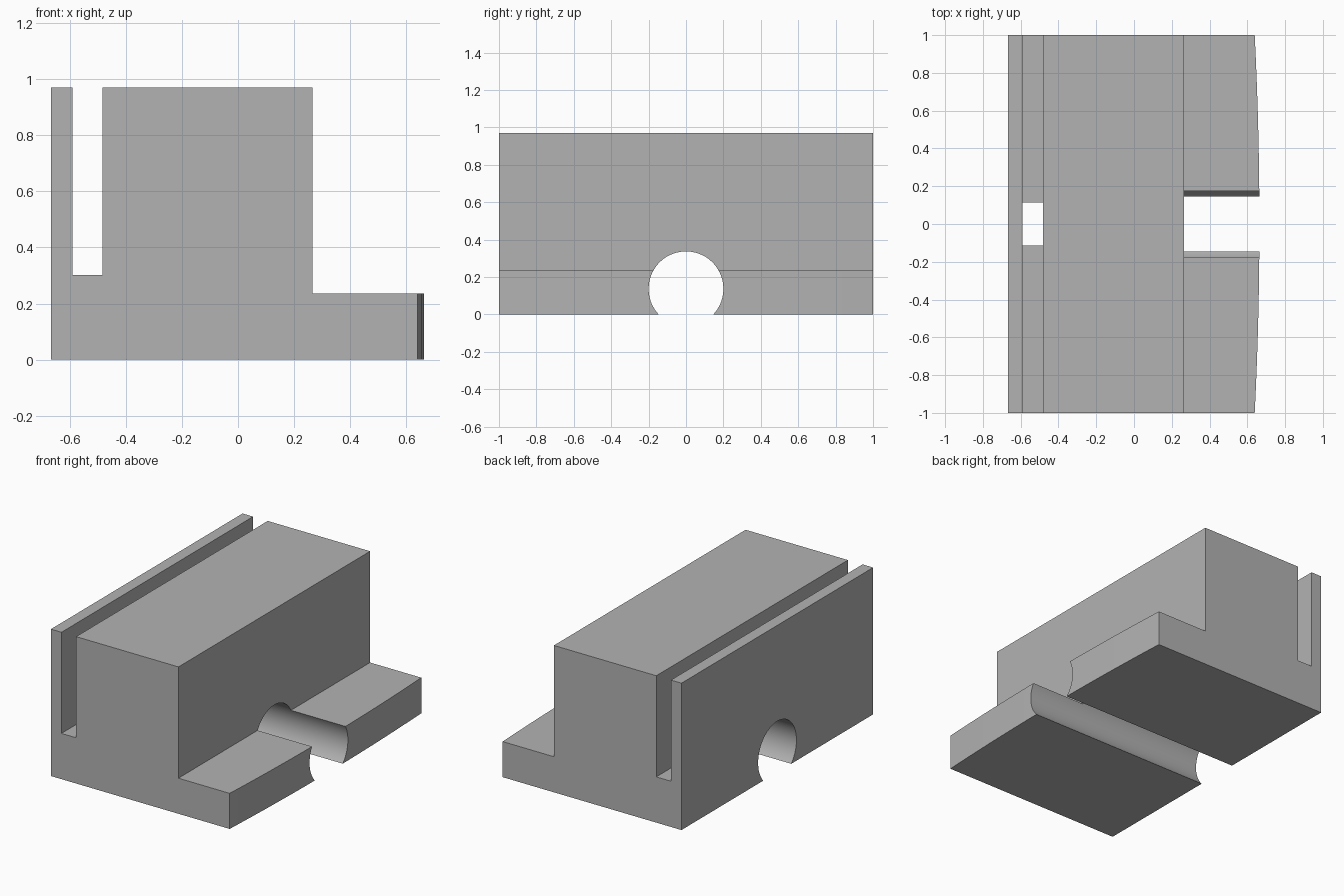
import bpy
import bmesh
from math import cos, sin, pi, radians
from mathutils import Vector

cube = bpy.data.objects.get("Cube")
if cube:
    bpy.data.objects.remove(cube, do_unlink=True)

LEFT, STEP, FRONT = -0.667, 0.265, 0.664
TOP, LEDGE = 0.97, 0.235
BOW = 0.025  # how far the ledge end curves back at its corners

grey = bpy.data.materials.new("grey")
grey.use_nodes = True
colour = (0.45, 0.45, 0.45, 1)
grey.diffuse_color = colour
grey.node_tree.nodes["Principled BSDF"].inputs["Base Color"].default_value = colour


def prism(name, outline, direction):
    """Extrude a closed outline of 3D points along a direction."""
    bm = bmesh.new()
    face = bm.faces.new([bm.verts.new(p) for p in outline])
    moved = bmesh.ops.extrude_face_region(bm, geom=[face])["geom"]
    verts = [g for g in moved if isinstance(g, bmesh.types.BMVert)]
    bmesh.ops.translate(bm, verts=verts, vec=Vector(direction))
    bmesh.ops.recalc_face_normals(bm, faces=bm.faces)
    mesh = bpy.data.meshes.new(name)
    bm.to_mesh(mesh)
    bm.free()
    mesh.materials.append(grey)
    obj = bpy.data.objects.new(name, mesh)
    bpy.context.collection.objects.link(obj)
    return obj


def combine(target, cutter, operation):
    """Apply an exact boolean and discard the cutter."""
    cutter.hide_render = True
    mod = target.modifiers.new(cutter.name, "BOOLEAN")
    mod.operation, mod.solver, mod.object = operation, "EXACT", cutter
    bpy.ops.object.select_all(action="DESELECT")
    bpy.context.view_layer.objects.active = target
    target.select_set(True)
    bpy.ops.object.modifier_apply(modifier=mod.name)
    bpy.data.objects.remove(cutter, do_unlink=True)


# Block with a deep slot and a low ledge, as one side profile
profile = [(LEFT, 0), (0.8, 0), (0.8, LEDGE), (STEP, LEDGE), (STEP, TOP),
           (-0.483, TOP), (-0.483, 0.302), (-0.59, 0.302), (-0.59, TOP), (LEFT, TOP)]
block = prism("slotted_block", [(x, -1, z) for x, z in profile], (0, 2, 0))

# Gently bowed end of the ledge
ys = [-1.2 + 0.1 * i for i in range(25)]
plan = [(-1, -1.2), *[(FRONT - BOW * y * y, y) for y in ys], (-1, 1.2)]
combine(block, prism("bowed_end", [(x, y, -0.5) for x, y in plan], (0, 0, 2)), "INTERSECT")

# Round tunnel, open along the underside
ring = [2 * pi * (i + 0.5) / 64 for i in range(64)]
tunnel = prism("tunnel", [(-1, 0.2 * cos(a), 0.137 + 0.2 * sin(a)) for a in ring], (2, 0, 0))
combine(block, tunnel, "DIFFERENCE")

bpy.ops.object.shade_smooth_by_angle(angle=radians(30))
